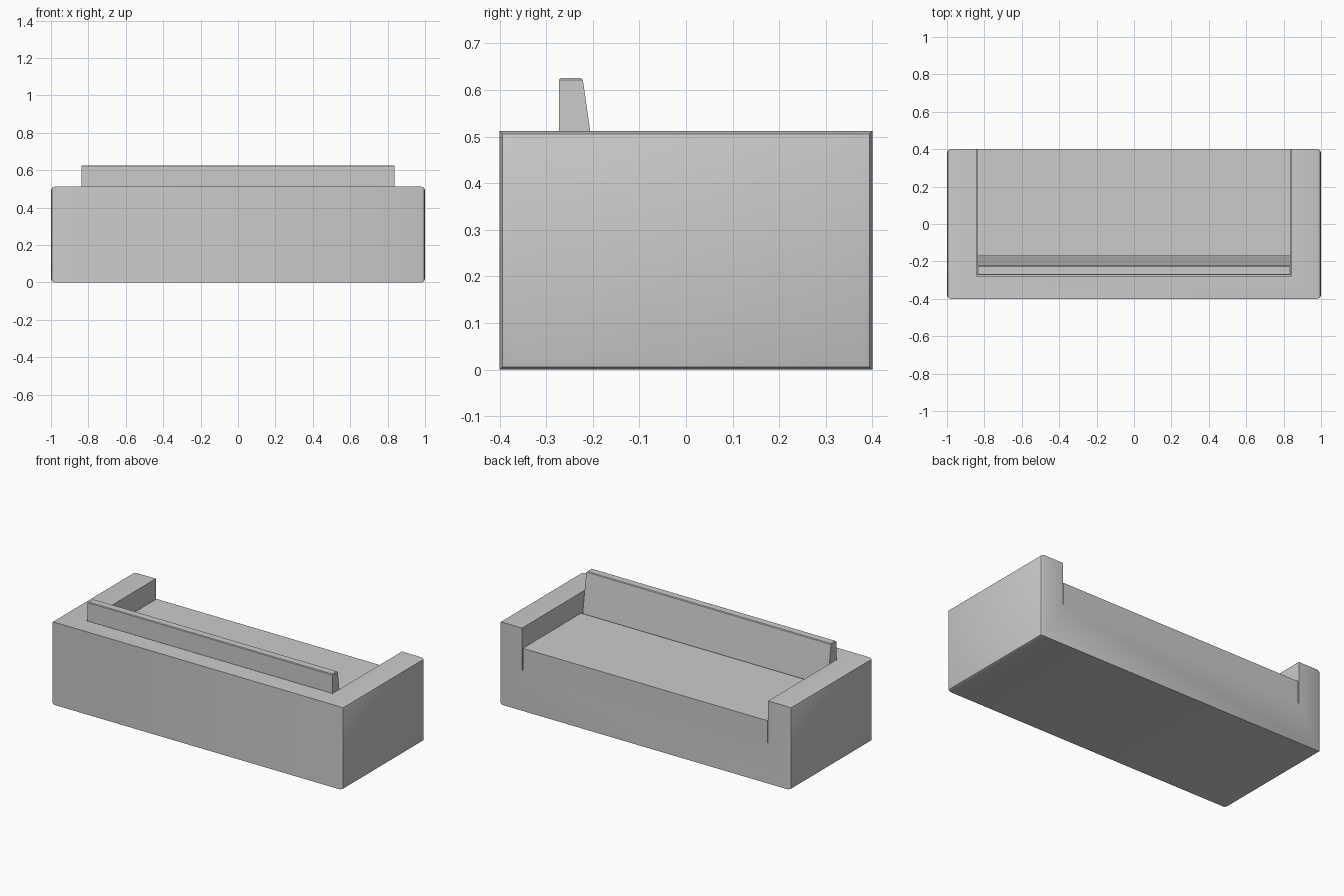
import bpy, bmesh

if "Cube" in bpy.data.objects:
    bpy.data.objects.remove(bpy.data.objects["Cube"])


def make_object(name, bm):
    bmesh.ops.recalc_face_normals(bm, faces=bm.faces)
    mesh = bpy.data.meshes.new(name)
    bm.to_mesh(mesh)
    bm.free()
    obj = bpy.data.objects.new(name, mesh)
    bpy.context.collection.objects.link(obj)
    return obj


def prism(half_width, profile):
    """Extrude a (y, z) profile along x, centred on x = 0."""
    bm = bmesh.new()
    face = bm.faces.new([bm.verts.new((-half_width, y, z)) for y, z in profile])
    new = bmesh.ops.extrude_face_region(bm, geom=[face])["geom"]
    verts = [v for v in new if isinstance(v, bmesh.types.BMVert)]
    bmesh.ops.translate(bm, verts=verts, vec=(2 * half_width, 0, 0))
    return bm


def rect(y0, y1, z0, z1):
    return [(y0, z0), (y1, z0), (y1, z1), (y0, z1)]


def bevel(bm, edges, size, segments):
    bmesh.ops.bevel(bm, geom=edges, offset=size, segments=segments,
                    profile=0.5, affect='EDGES')


# frame: solid block with rounded outer arm edges
bm = prism(1.0, rect(-0.4, 0.4, 0, 0.512))
end_edges = [e for e in bm.edges
             if e.verts[0].co.x * e.verts[1].co.x > 0]
bevel(bm, end_edges, 0.02, 2)
frame = make_object("sofa_frame", bm)

# recess between the arms, open at the front of the seat
cutter = make_object("recess_cutter", prism(0.843, rect(-0.28, 0.6, 0.25, 0.8)))
cutter.hide_render = True
cut = frame.modifiers.new("recess", 'BOOLEAN')
cut.operation = 'DIFFERENCE'
cut.solver = 'EXACT'
cut.object = cutter
bpy.context.view_layer.objects.active = frame
frame.select_set(True)
bpy.ops.object.modifier_apply(modifier=cut.name)
bpy.data.objects.remove(cutter)
bpy.ops.object.shade_smooth_by_angle(angle=0.6)

# seat cushion, flush with the open side
make_object("seat_cushion", prism(0.838, rect(-0.17, 0.4, 0.25, 0.388)))

# back cushion: wedge standing on the recess floor, top edges eased
bm = prism(0.838, [(-0.273, 0.25), (-0.168, 0.25), (-0.222, 0.626), (-0.273, 0.626)])
top_edges = [e for e in bm.edges if all(v.co.z > 0.6 for v in e.verts)]
bevel(bm, top_edges, 0.004, 1)
make_object("back_cushion", bm)
